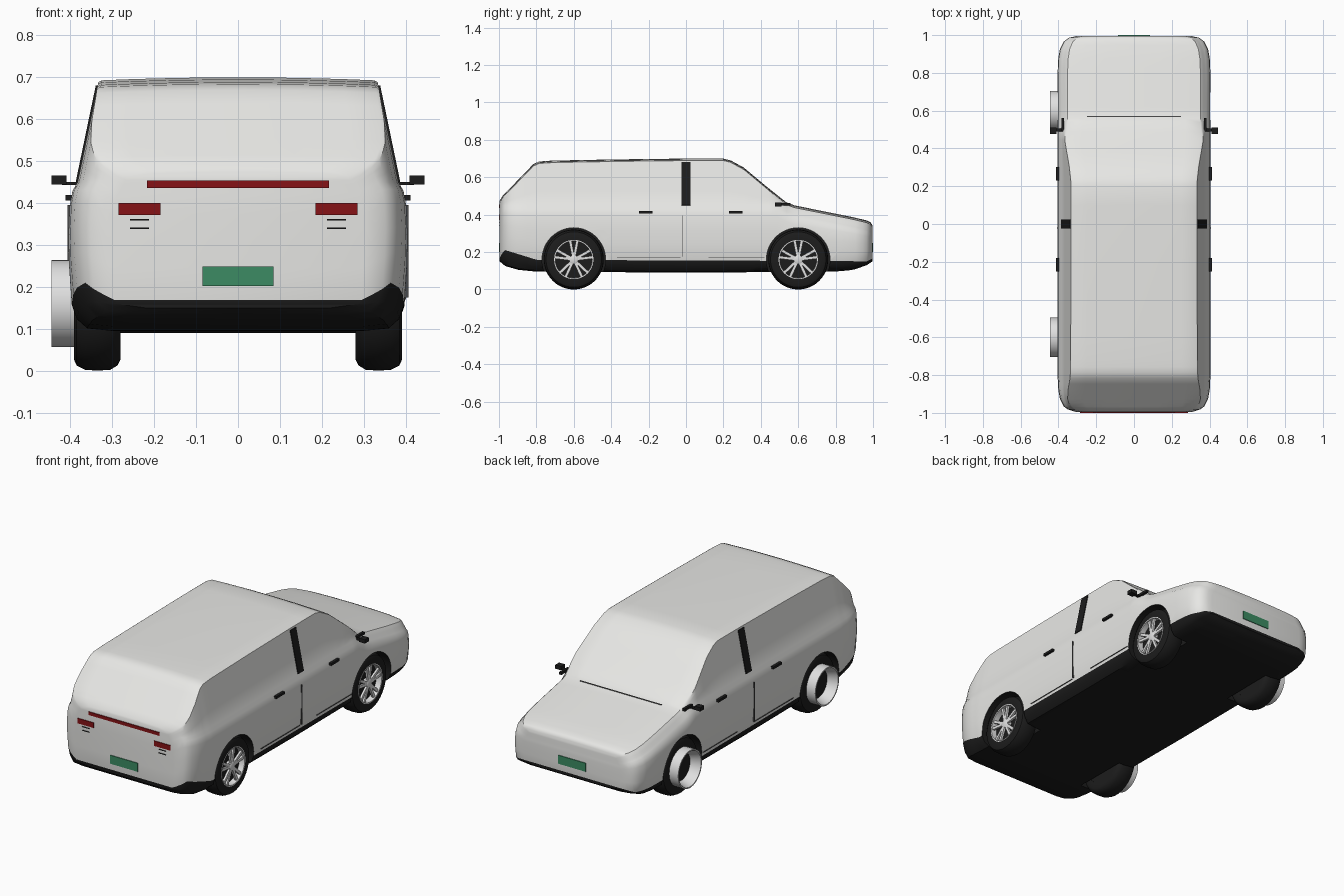
import bpy, bmesh, math
from mathutils import Matrix, Vector

if "Cube" in bpy.data.objects:
    bpy.data.objects.remove(bpy.data.objects["Cube"])


def material(name, rgb):
    m = bpy.data.materials.new(name)
    m.diffuse_color = (*rgb, 1)
    m.use_nodes = True
    m.node_tree.nodes["Principled BSDF"].inputs["Base Color"].default_value = m.diffuse_color
    return m


PAINT = material("light_paint", (0.8, 0.8, 0.78))
BLACK = material("black_trim", (0.012, 0.012, 0.012))
RED = material("lamp_red", (0.24, 0.006, 0.008))
GREEN = material("plate_green", (0.045, 0.26, 0.125))
METAL = material("rim_metal", (0.75, 0.75, 0.75))
SEAM = material("seam_grey", (0.07, 0.07, 0.07))


def finish(name, bm, mats, angle=35):
    bmesh.ops.remove_doubles(bm, verts=bm.verts, dist=1e-5)
    bmesh.ops.recalc_face_normals(bm, faces=bm.faces)
    me = bpy.data.meshes.new(name)
    bm.to_mesh(me)
    bm.free()
    ob = bpy.data.objects.new(name, me)
    bpy.context.collection.objects.link(ob)
    for m in mats:
        me.materials.append(m)
    smooth(ob, angle)
    return ob


def smooth(ob, angle):
    bpy.ops.object.select_all(action='DESELECT')
    ob.select_set(True)
    bpy.context.view_layer.objects.active = ob
    bpy.ops.object.shade_smooth_by_angle(angle=math.radians(angle))


def add_box(bm, centre, size, rot=Matrix()):
    mat = Matrix.Translation(centre) @ rot @ Matrix.Diagonal((*size, 1))
    bmesh.ops.create_cube(bm, size=1, matrix=mat)


def boxes(name, mat, items):
    """items: (centre, size) or (centre, size, rotation)"""
    bm = bmesh.new()
    for it in items:
        add_box(bm, *it)
    return finish(name, bm, [mat])


def lathe(name, mat, prof, y, z, n=48, closed=True):
    """Turn (x, radius) points round an x axis through (y, z)."""
    bm = bmesh.new()
    rings = []
    for i in range(n):
        a = 2 * math.pi * i / n
        rings.append([bm.verts.new((x, y + r * math.cos(a), z + r * math.sin(a))) for x, r in prof])
    m = len(prof)
    for i in range(n):
        p, q = rings[i], rings[(i + 1) % n]
        for k in range(m if closed else m - 1):
            bm.faces.new((p[k], p[(k + 1) % m], q[(k + 1) % m], q[k]))
    if not closed:
        bm.faces.new([r[0] for r in rings])
        bm.faces.new([r[-1] for r in rings])
    return finish(name, bm, [mat])


def curve(pts):
    def f(y):
        for (a, u), (b, v) in zip(pts, pts[1:]):
            if y <= b:
                return u + (v - u) * (y - a) / (b - a)
        return pts[-1][1]
    return f


# Body lines along the length: top, underside, trim line, half width
top = curve([(-1, .475), (-.985, .5), (-.82, .67), (-.79, .684), (-.72, .689), (-.4, .695),
             (0, .7), (.2, .7), (.24, .69), (.31, .652), (.445, .54), (.54, .465),
             (.58, .45), (.765, .413), (.9, .386), (.97, .369), (.99, .36), (1, .345)])
under = curve([(-1, .15), (-.97, .125), (-.9, .105), (-.8, .095), (0, .09), (.8, .095),
               (.9, .105), (.97, .13), (1, .15)])
trim = curve([(-1, .168), (-.99, .19), (-.97, .21), (-.92, .195), (-.8, .158), (.8, .152),
              (.97, .15), (1, .165)])
width = curve([(-1, .3), (-.99, .345), (-.97, .372), (-.93, .392), (-.88, .401), (-.8, .405),
               (.8, .405), (.88, .401), (.93, .392), (.97, .372), (.99, .345), (1, .3)])


def section(y):
    T, B, K, f = top(y), under(y), trim(y), width(y) / .405
    S = min(.45, T - .05)
    h = max(0, min(1, (.53 - T) / .06))
    ez = T - .011 - .01 * h
    ex = .383 - max(0, ez - .45) * .208 - .022 * h
    side = lambda t: K + (S - K) * t
    pts = [(0, B), (.3, B), (.36, B + .006), (.385, B + (K - B) * .45), (.397, K),
           (.403, side(.3)), (.405, side(.55)), (.402, side(.8)), (.395, side(.93)), (.383, S)]
    pts += [(.383 + (ex - .383) * t, S + (ez - S) * t) for t in (.33, .67, 1)]
    pts += [(ex * .975, T - .007 - .005 * h), (ex * .75, T - .004), (ex * .4, T - .001), (0, T)]
    return [(x * f, z) for x, z in pts]


# Body shell
ys = [-1, -.995, -.985, -.97, -.95, -.93, -.9, -.88, -.85, -.82, -.805, -.79, -.76, -.72, -.6, -.4, -.2,
      0, .1, .2, .22, .24, .275, .31, .38, .445, .49, .54, .56, .58, .62, .7, .765, .83, .88, .91,
      .93, .95, .97, .98, .99, .995, 1]
bm = bmesh.new()
for s in (-1, 1):
    cols = [[bm.verts.new((s * x, y * .996, z)) for x, z in section(y)] for y in ys]
    for a, b in zip(cols, cols[1:]):
        for k in range(len(a) - 1):
            bm.faces.new((a[k], a[k + 1], b[k + 1], b[k])).material_index = int(k < 4)
    if s < 0:
        left = cols
for e in (0, -1):
    l, r = left[e], cols[e]
    for k in range(len(l) - 1):
        bm.faces.new((l[k], l[k + 1], r[k + 1], r[k])).material_index = int(k < 4)
body = finish("body_shell", bm, [PAINT, BLACK])

# Wheel arches cut out of the shell
for s in (-1, 1):
    for y in (-.6, .6):
        cut = lathe("arch_cutter", BLACK, [(s * .27, .17), (s * .5, .17)], y, .16, closed=False)
        cut.hide_render = True
        mod = body.modifiers.new("arch", 'BOOLEAN')
        mod.operation, mod.solver, mod.object = 'DIFFERENCE', 'EXACT', cut
        mod.material_mode = 'TRANSFER'
        bpy.context.view_layer.objects.active = body
        bpy.ops.object.modifier_apply(modifier=mod.name)
        bpy.data.objects.remove(cut)
smooth(body, 35)

# Wheels: the rims on the left stand proud of the tyres
TYRE = [(.39, .104), (.391, .135), (.385, .148), (.365, .158), (.335, .16), (.305, .158),
        (.288, .148), (.281, .135), (.283, .104)]
for y in (-.6, .6):
    for s in (-1, 1):
        lathe("tyre", BLACK, [(s * x, r) for x, r in TYRE], y, .16, 64)
    lathe("right_rim", METAL, [(.392, .105), (.335, .105), (.335, .097), (.392, .099)], y, .16)
    lathe("right_hub_back", BLACK, [(.285, .105), (.36, .105)], y, .16, closed=False)
    lathe("right_hub", METAL, [(.36, .024), (.386, .024), (.389, .018)], y, .16, 24, False)
    bm = bmesh.new()
    for i in range(5):
        for d in (-.19, .19):
            rot = Matrix.Rotation(2 * math.pi * i / 5 + d, 4, 'X')
            c = Vector((.38, y, .16)) + rot @ Vector((0, 0, .06))
            add_box(bm, c, (.012, .015, .08), rot)
    finish("right_spokes", bm, [METAL])
    lathe("left_rim", METAL, [(-.388, .104), (-.445, .104), (-.445, .097), (-.39, .077)], y, .16)
    lathe("left_hub_back", BLACK, [(-.285, .104), (-.391, .08)], y, .16, closed=False)

# Side trim: pillars, handles, mirrors
lean = math.atan(.208)
for s, side in ((-1, "left"), (1, "right")):
    boxes(side + "_pillar", BLACK, [((s * .359, 0, .565), (.009, .05, .235),
                                     Matrix.Rotation(-s * lean, 4, 'Y'))])
    boxes(side + "_handles", BLACK, [((s * .403, y, .413), (.018, .072, .013)) for y in (-.215, .265)])
    boxes(side + "_mirror", BLACK, [((s * .427, .493, .455), (.036, .034, .021)),
                                    ((s * .395, .497, .447), (.05, .016, .007)),
                                    ((s * .378, .525, .455), (.014, .07, .014))])
    boxes(side + "_door_seams", SEAM, [((s * .402, -.02, .285), (.009, .005, .22)),
                                       ((s * .3985, -.2, .172), (.006, .34, .004)),
                                       ((s * .3985, .27, .172), (.006, .3, .004))])

# Rear lamps, vents and number plates
boxes("rear_light_bar", RED, [((0, -.997, .445), (.435, .006, .018))])
boxes("tail_lamps", RED, [((s * .235, -.997, .386), (.1, .006, .028)) for s in (-1, 1)])
boxes("rear_vents", BLACK, [((s * .235, -.997, z), (.045, .006, .003)) for s in (-1, 1) for z in (.34, .36)])
boxes("number_plates", GREEN, [((0, y, .225), (.17, .006, .047)) for y in (-.997, .997)])
boxes("bonnet_seam", SEAM, [((0, .57, .453), (.5, .006, .003))])
